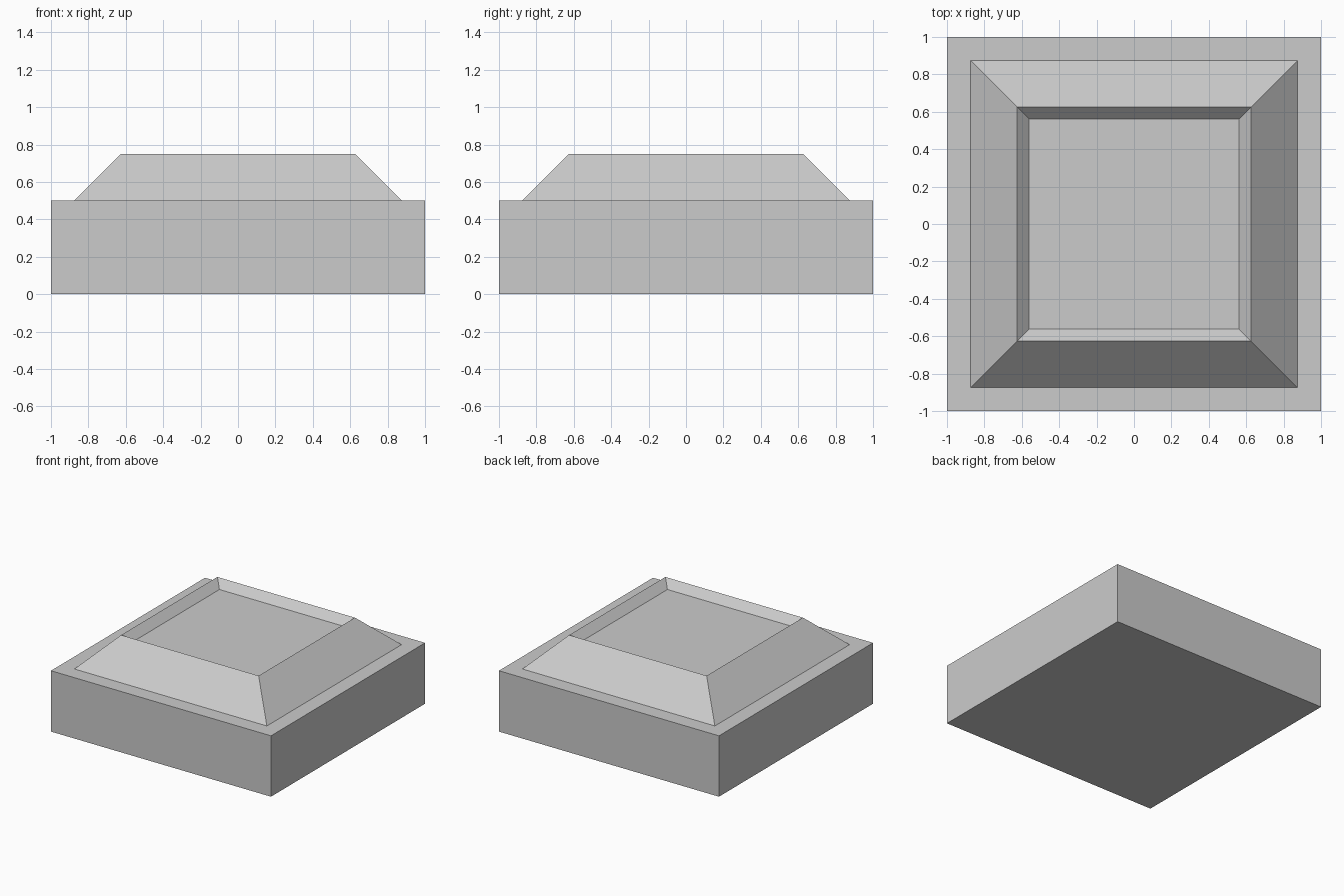
import bpy
import bmesh
from mathutils import Matrix

old = bpy.data.objects.get("Cube")
if old:
    bpy.data.objects.remove(old, do_unlink=True)

# Plain grey for the whole block
grey = bpy.data.materials.new("light grey")
grey.use_nodes = True
colour = (0.6, 0.6, 0.6, 1)
grey.diffuse_color = colour
grey.node_tree.nodes["Principled BSDF"].inputs["Base Color"].default_value = colour

# Square base slab
bm = bmesh.new()
bmesh.ops.create_cube(bm, size=1, matrix=Matrix.Translation((0, 0, 0.25)) @ Matrix.Diagonal((2, 2, 0.5, 1)))
bm.normal_update()
top = max(bm.faces, key=lambda f: f.calc_center_median().z)

# Flat ledge, sloped shoulder, then shallow recess: (inward step, rise)
for step, rise in ((0.125, 0), (0.25, 0.25), (0.0625, -0.0625)):
    bmesh.ops.inset_region(bm, faces=[top], thickness=step, use_even_offset=True)
    for v in top.verts:
        v.co.z += rise
    bm.normal_update()

mesh = bpy.data.meshes.new("recessed_block")
bm.to_mesh(mesh)
bm.free()
mesh.materials.append(grey)
block = bpy.data.objects.new("recessed_block", mesh)
bpy.context.collection.objects.link(block)
